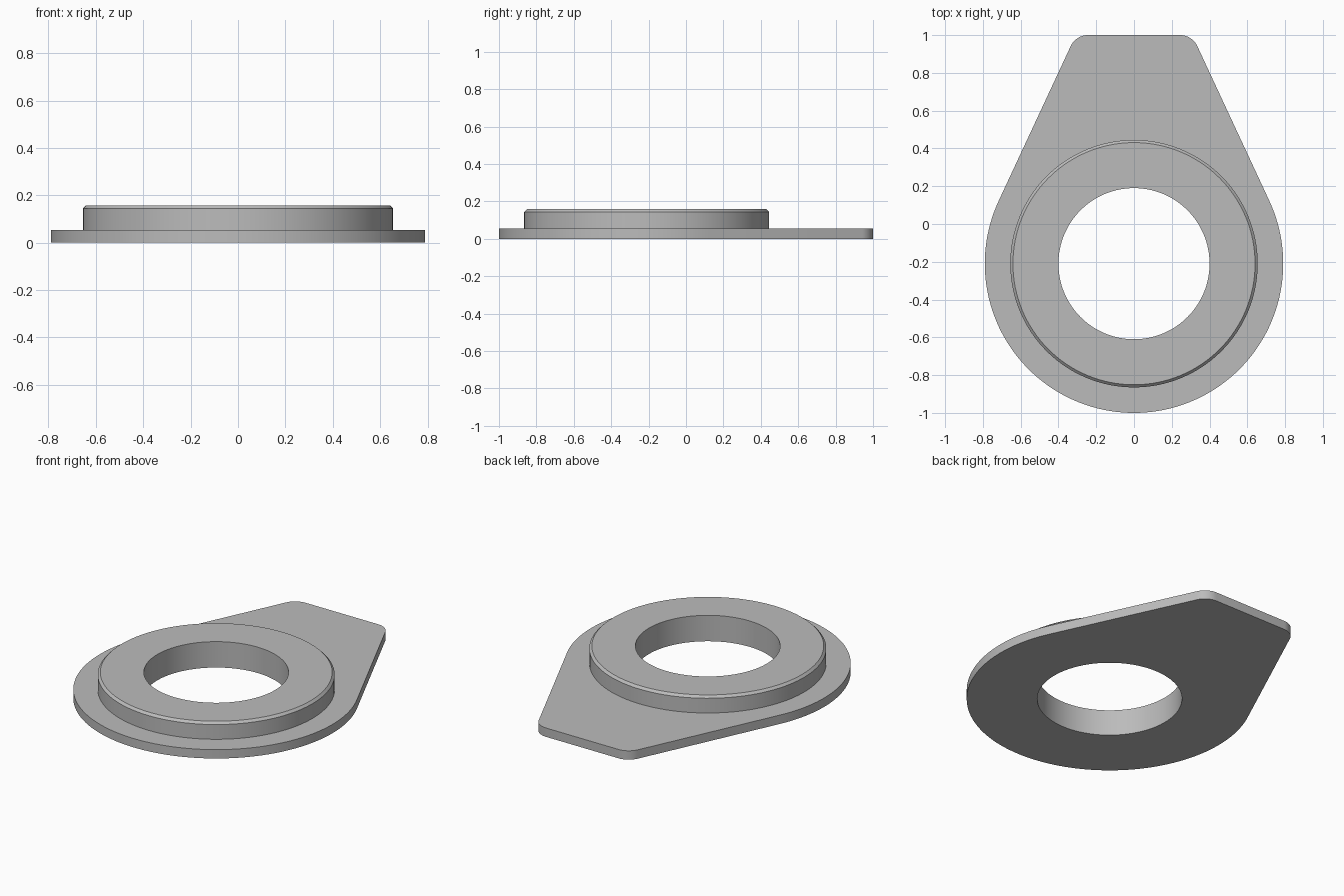
import bpy, bmesh, math
from mathutils import Vector

cube = bpy.data.objects.get("Cube")
if cube:
    bpy.data.objects.remove(cube, do_unlink=True)

CENTRE = Vector((0, -0.21))
PLATE_R, BOSS_R, BORE_R = 0.79, 0.655, 0.40
PLATE_H, TOP, CHAMFER = 0.054, 0.158, 0.014
CORNER, FILLET = Vector((0.308, 1.0)), 0.1

metal = bpy.data.materials.new("plain grey")
metal.use_nodes = True
grey = (0.5, 0.5, 0.5, 1)
metal.diffuse_color = grey
metal.node_tree.nodes["Principled BSDF"].inputs["Base Color"].default_value = grey


def arc(centre, radius, start, end, steps):
    """Points along an arc, ends included."""
    return [centre + radius * Vector((math.cos(a), math.sin(a)))
            for a in (start + (end - start) * i / steps for i in range(steps + 1))]


def prism(name, outline, z0, z1, chamfer=0):
    """Extrude a closed outline, optionally bevelling its top rim."""
    bm = bmesh.new()
    base = bm.faces.new([bm.verts.new((p.x, p.y, z0)) for p in outline])
    top = bmesh.ops.extrude_face_region(bm, geom=[base], use_keep_orig=True)["geom"]
    bmesh.ops.translate(bm, vec=(0, 0, z1 - z0),
                        verts=[g for g in top if isinstance(g, bmesh.types.BMVert)])
    bmesh.ops.recalc_face_normals(bm, faces=bm.faces[:])
    if chamfer:
        rim = [e for e in bm.edges if all(abs(v.co.z - z1) < 1e-5 for v in e.verts)]
        bmesh.ops.bevel(bm, geom=rim, offset=chamfer, segments=1, affect='EDGES')
    mesh = bpy.data.meshes.new(name)
    bm.to_mesh(mesh)
    bm.free()
    mesh.materials.append(metal)
    obj = bpy.data.objects.new(name, mesh)
    bpy.context.collection.objects.link(obj)
    return obj


def circle(radius, steps=128):
    return arc(CENTRE, radius, 0, math.tau, steps)[:-1]


def combine(target, other, operation):
    """Apply a boolean and discard the tool."""
    mod = target.modifiers.new(operation, 'BOOLEAN')
    mod.operation, mod.object, mod.solver = operation, other, 'EXACT'
    bpy.context.view_layer.objects.active = target
    bpy.ops.object.modifier_apply(modifier=mod.name)
    bpy.data.objects.remove(other, do_unlink=True)


# Teardrop outline: round end, tangent flank, filleted tab corner, then mirrored
to_corner = CORNER - CENTRE
tangent = math.atan2(to_corner.y, to_corner.x) - math.acos(PLATE_R / to_corner.length)
flank = Vector((math.cos(tangent), math.sin(tangent)))
fy = CORNER.y - FILLET
fx = CORNER.x + (flank.y * FILLET - FILLET) / flank.x
fx = (flank.dot(CORNER) - FILLET - flank.y * fy) / flank.x
half = arc(CENTRE, PLATE_R, -math.pi / 2, tangent, 48)
half += arc(Vector((fx, fy)), FILLET, tangent, math.pi / 2, 10)
outline = half + [Vector((-p.x, p.y)) for p in reversed(half[1:])]

# Plate with raised boss and through bore
body = prism("tab_plate_with_boss", outline, 0, PLATE_H)
boss = prism("boss", circle(BOSS_R), PLATE_H / 2, TOP, CHAMFER)
combine(body, boss, 'UNION')
bore = prism("bore_cutter", circle(BORE_R), -0.1, TOP + 0.1)
bore.hide_render = True
combine(body, bore, 'DIFFERENCE')

bpy.ops.object.select_all(action='DESELECT')
body.select_set(True)
bpy.context.view_layer.objects.active = body
bpy.ops.object.shade_smooth_by_angle(angle=math.radians(30))
